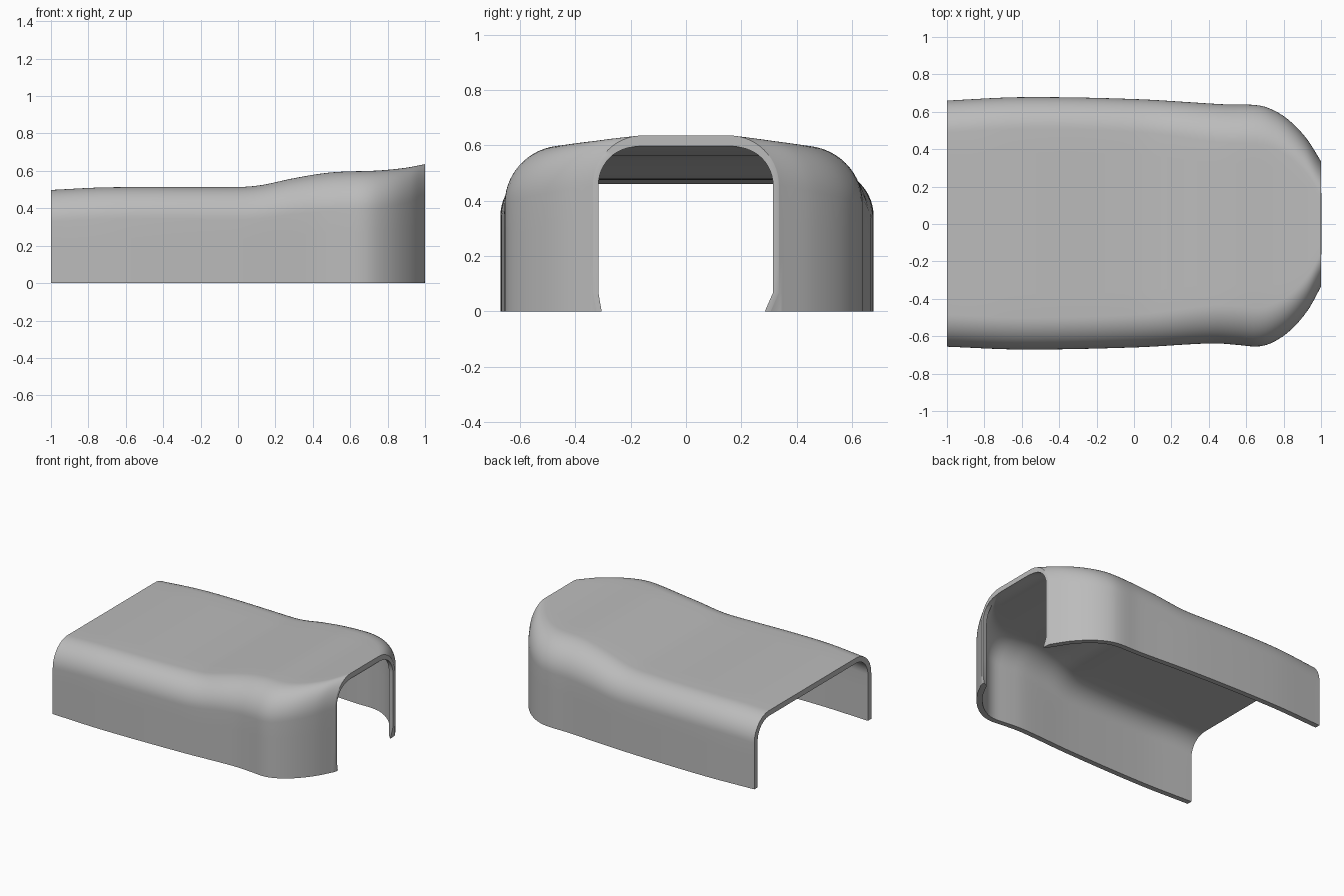
import bpy
import bmesh
import math
from mathutils import Vector

if "Cube" in bpy.data.objects:
    bpy.data.objects.remove(bpy.data.objects["Cube"], do_unlink=True)

WALL = 0.038
ARC_STEPS = 14
TOP_STEPS = 8
LENGTH_STEPS = 56

# Profiles along the length: (x, value)
HEIGHT = [(-1, .498), (-.7, .512), (0, .514), (.12, .523), (.3, .561),
          (.5, .592), (.75, .602), (.9, .617), (1, .636)]
LEFT_HALF = [(-1, .66), (-.6, .678), (0, .668), (.5, .639), (.64, .637),
             (.72, .62), (.82, .562), (.92, .46), (1, .335)]
RIGHT_HALF = [(-1, .656), (-.6, .671), (0, .66), (.42, .638), (.56, .647),
              (.66, .655), (.74, .634), (.84, .565), (.93, .46), (1, .335)]
CORNER = [(-1, .17), (0, .175), (.6, .21), (1, .18)]


def smooth_value(profile, x):
    """Cubic interpolation through the points of a profile."""
    def slope(k):
        a = profile[max(k - 1, 0)]
        b = profile[min(k + 1, len(profile) - 1)]
        return (b[1] - a[1]) / (b[0] - a[0])

    x = min(max(x, profile[0][0]), profile[-1][0])
    i = 0
    while i < len(profile) - 2 and x > profile[i + 1][0]:
        i += 1
    start, end = profile[i], profile[i + 1]
    span = end[0] - start[0]
    t = (x - start[0]) / span
    s = 1 - t
    return (start[1] * s * s * (1 + 2 * t) + end[1] * t * t * (1 + 2 * s)
            + span * s * t * (slope(i) * s - slope(i + 1) * t))


def section(x):
    """Outer arch at x, from the right foot over the top to the left foot."""
    height = smooth_value(HEIGHT, x)
    radius = smooth_value(CORNER, x)

    def half(profile, sign):
        width = smooth_value(profile, x)
        points = [Vector((x, sign * width, f * (height - radius)))
                  for f in (0, .15, .4, .7)]
        for k in range(ARC_STEPS + 1):
            a = math.pi / 2 * k / ARC_STEPS
            points.append(Vector((x, sign * (width - radius * (1 - math.cos(a))),
                                  height - radius * (1 - math.sin(a)))))
        return points

    right = half(RIGHT_HALF, -1)
    left = half(LEFT_HALF, 1)
    top = [right[-1].lerp(left[-1], k / TOP_STEPS) for k in range(1, TOP_STEPS)]
    return right + top + left[::-1]


def shell_ring(x):
    """Closed outline of the wall: outer arch followed by the inner arch."""
    outer = section(x)
    before = section(max(x - .01, -1))
    after = section(min(x + .01, 1))
    last = len(outer) - 1
    inner = []
    for j, point in enumerate(outer):
        around = outer[min(j + 1, last)] - outer[max(j - 1, 0)]
        normal = around.cross(after[j] - before[j]).normalized()
        if normal.dot(point - Vector((x, 0, .2))) < 0:
            normal.negate()
        moved = point - normal * WALL
        if abs(x) > .999:
            moved.x = x
        if j in (0, last):
            moved.z = 0
        inner.append(moved)
    # Small inward flare at the feet of the nose opening
    if x > .999:
        for arch in (outer, inner):
            arch[0].y += .012
            arch[last].y -= .03
    return outer + inner[::-1]


# Shell: loft the rings, then close both end rims
bm = bmesh.new()
rings = []
for i in range(LENGTH_STEPS + 1):
    x = -1 + 2 * math.sin(math.pi / 2 * (i / LENGTH_STEPS)) ** 1.2
    x = 1 if i == LENGTH_STEPS else x
    rings.append([bm.verts.new(p) for p in shell_ring(x)])
count = len(rings[0])
for a, b in zip(rings, rings[1:]):
    for j in range(count):
        k = (j + 1) % count
        bm.faces.new((a[j], a[k], b[k], b[j]))
for ring in (rings[0], rings[-1]):
    for j in range(count // 2 - 1):
        bm.faces.new((ring[j], ring[j + 1], ring[count - 2 - j], ring[count - 1 - j]))
bmesh.ops.recalc_face_normals(bm, faces=bm.faces)

mesh = bpy.data.meshes.new("cover_shell")
bm.to_mesh(mesh)
bm.free()
cover = bpy.data.objects.new("cover_shell", mesh)
bpy.context.collection.objects.link(cover)

# Plain grey material
grey = bpy.data.materials.new("plain_grey")
grey.use_nodes = True
colour = (.5, .5, .5, 1)
grey.diffuse_color = colour
grey.node_tree.nodes["Principled BSDF"].inputs["Base Color"].default_value = colour
mesh.materials.append(grey)

# Smooth shading with crisp rims
bpy.ops.object.select_all(action='DESELECT')
cover.select_set(True)
bpy.context.view_layer.objects.active = cover
bpy.ops.object.shade_smooth_by_angle(angle=math.radians(40))
